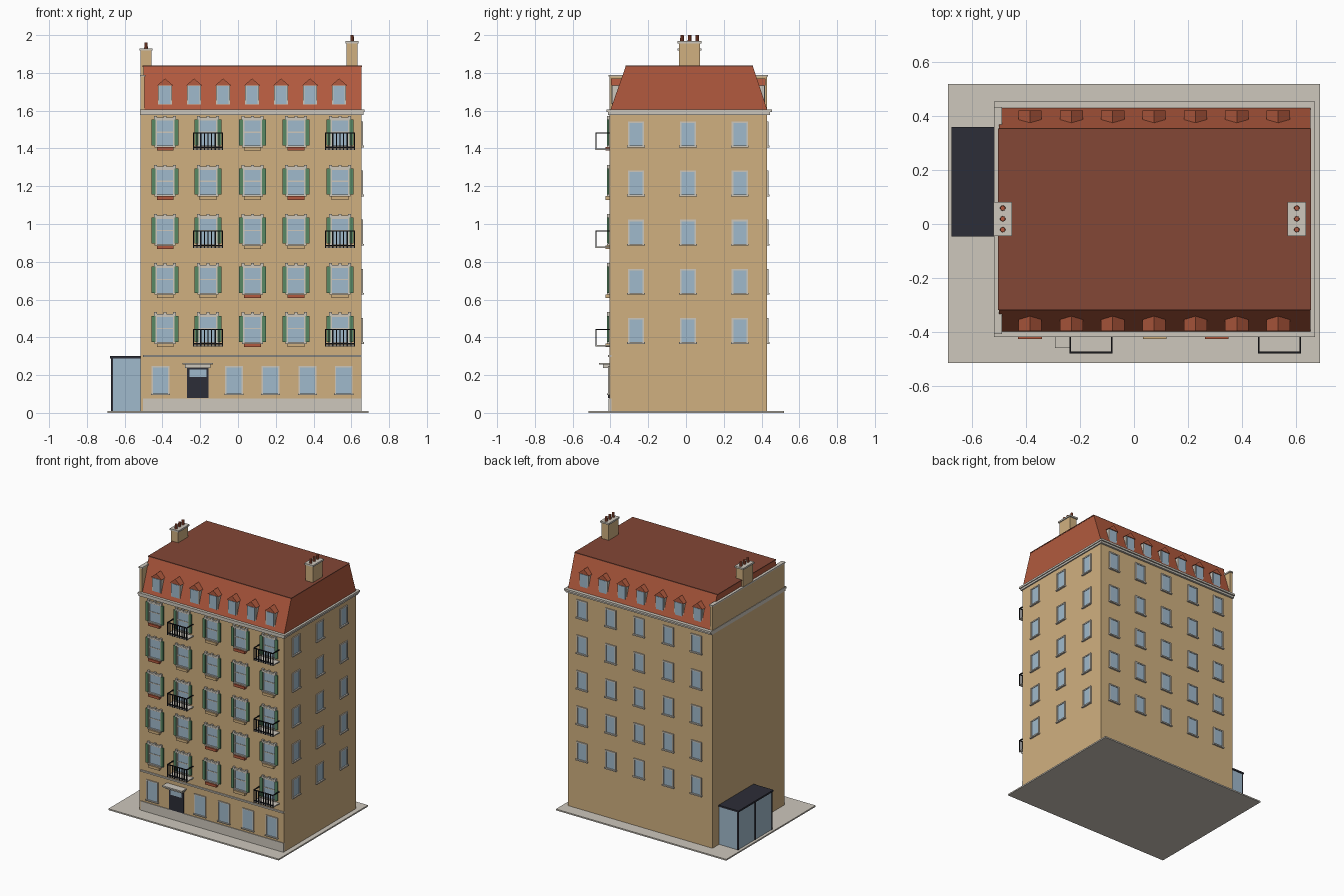
import bpy, bmesh, math
from mathutils import Matrix, Vector

if "Cube" in bpy.data.objects:
    bpy.data.objects.remove(bpy.data.objects["Cube"])


def material(name, r, g, b):
    m = bpy.data.materials.new(name)
    lin = [(c / 255 / 12.92) if c < 10 else ((c / 255 + 0.055) / 1.055) ** 2.4 for c in (r, g, b)]
    m.diffuse_color = (*lin, 1)
    m.use_nodes = True
    m.node_tree.nodes["Principled BSDF"].inputs["Base Color"].default_value = m.diffuse_color
    return m


WALL = material("tan plaster", 208, 176, 128)
STONE = material("pale stone", 205, 199, 188)
RED = material("red tile", 178, 90, 62)
BROWN = material("brown roof", 131, 71, 54)
GLASS = material("blue glass", 160, 186, 204)
GREEN = material("green paint", 88, 136, 100)
DARK = material("dark slate", 44, 45, 55)
BLACK = material("black iron", 24, 24, 28)

X0, X1, Y0, Y1 = -0.516, 0.655, -0.405, 0.43
YM = (Y0 + Y1) / 2
SILLS = [0.366 + 0.26 * i for i in range(5)]
COLS = [-0.386, -0.159, 0.077, 0.307, 0.54]
parts = {}


def bm_for(name, mat):
    if name not in parts:
        parts[name] = (bmesh.new(), mat)
    return parts[name][0]


def box(name, mat, x0, x1, y0, y1, z0, z1):
    m = Matrix.Translation(((x0 + x1) / 2, (y0 + y1) / 2, (z0 + z1) / 2))
    m = m @ Matrix.Diagonal((abs(x1 - x0), abs(y1 - y0), abs(z1 - z0), 1))
    bmesh.ops.create_cube(bm_for(name, mat), size=1, matrix=m)


def prism(name, mat, a, b):
    """Join two matching loops of points into a closed solid."""
    bm = bm_for(name, mat)
    va, vb = [bm.verts.new(p) for p in a], [bm.verts.new(p) for p in b]
    n = len(a)
    bm.faces.new(va)
    bm.faces.new(vb[::-1])
    for i in range(n):
        bm.faces.new((va[i], vb[i], vb[(i + 1) % n], va[(i + 1) % n]))


def wall_box(side, name, mat, u0, u1, d0, d1, z0, z1):
    """Box on a wall: u runs along the wall, d sticks out of it."""
    if side == "front":
        box(name, mat, u0, u1, Y0 - d1, Y0 - d0, z0, z1)
    elif side == "back":
        box(name, mat, u0, u1, Y1 + d0, Y1 + d1, z0, z1)
    else:
        box(name, mat, X1 + d0, X1 + d1, u0, u1, z0, z1)


def window(side, u, z, w, h, t=0.009):
    wall_box(side, side + "_window_glass", GLASS, u - w + t, u + w - t, -0.005, 0.003, z + t, z + h - t)
    f = side + "_window_frame"
    for s in (-1, 1):
        wall_box(side, f, STONE, u + s * w, u + s * (w - t), -0.005, 0.007, z, z + h)
    wall_box(side, f, STONE, u - w + t, u + w - t, -0.005, 0.007, z + h - t, z + h)
    wall_box(side, f, STONE, u - w - 0.004, u + w + 0.004, -0.005, 0.013, z, z + t)


# Ground slab, main block, plinth and mouldings
box("pavement", STONE, -0.69, 0.69, -0.515, 0.52, 0, 0.01)
box("main_block", WALL, X0, X1, Y0, Y1, 0.005, 1.6)
box("front_plinth", STONE, X0 + 0.012, X1, Y0 - 0.005, Y0 + 0.01, 0.01, 0.077)
box("string_course", STONE, X0 + 0.012, X1, Y0 - 0.009, Y0 + 0.01, 0.295, 0.306)
box("cornice", STONE, X0 - 0.003, 0.664, -0.413, 0.445, 1.578, 1.592)
box("cornice", STONE, X0 - 0.003, 0.671, -0.42, 0.455, 1.592, 1.606)

# Party wall on the left with its coping
box("party_wall", WALL, X0, -0.495, Y0, Y1, 1.6, 1.78)
box("party_wall_coping", STONE, X0 - 0.003, -0.49, Y0 - 0.004, Y1 + 0.004, 1.78, 1.79)

# Mansard roof with a flat brown top
R0, RT = 1.605, 1.832
profile = [(-0.40, R0), (0.43, R0), (0.355, RT), (-0.32, RT)]
prism("mansard_roof", RED, [(-0.5, y, z) for y, z in profile], [(X1, y, z) for y, z in profile])
box("roof_top", BROWN, -0.505, X1 + 0.002, -0.32, 0.355, RT, RT + 0.007)

# Front windows with headers, shutters, boxes or balconies
RED_BOXES = {(4, 0), (4, 3), (3, 0), (3, 3), (2, 0), (1, 2), (1, 3), (0, 2)}
for r, z in enumerate(SILLS):
    for c, x in enumerate(COLS):
        window("front", x, z, 0.052, 0.15)
        wall_box("front", "window_bars", STONE, x - 0.045, x + 0.045, 0, 0.006, z + 0.077, z + 0.083)
        wall_box("front", "window_header", STONE, x - 0.058, x + 0.058, 0, 0.014, z + 0.148, z + 0.158)
        for dx in (-0.05, 0, 0.05):
            wall_box("front", "window_header", STONE, x + dx - 0.008, x + dx + 0.008,
                     0, 0.014, z + 0.158, z + 0.167)
        for s in (-1, 1):
            wall_box("front", "shutters", GREEN, x + s * 0.05, x + s * 0.071, 0.002, 0.013, z + 0.01, z + 0.148)
        if c in (1, 4) and r % 2 == 0:
            y = Y0 - 0.072
            box("balcony_slab", STONE, x - 0.08, x + 0.08, y, Y0, z - 0.014, z - 0.006)
            for k in range(9):
                bx = x - 0.077 + k * 0.154 / 8
                box("balcony_railing", BLACK, bx - 0.003, bx + 0.003, y - 0.003, y + 0.003, z - 0.014, z + 0.079)
            for h in (z, z + 0.076):
                box("balcony_railing", BLACK, x - 0.08, x + 0.08, y - 0.003, y + 0.003, h - 0.003, h + 0.003)
            for s in (-1, 1):
                box("balcony_railing", BLACK, x + s * 0.08, x + s * 0.074, y, Y0, z + 0.073, z + 0.079)
        else:
            red = (r, c) in RED_BOXES
            wall_box("front", "red_flower_box" if red else "plain_flower_box", RED if red else WALL,
                     x - 0.044, x + 0.044, 0, 0.022, z - 0.018, z + 0.001)

# Ground floor windows
for x in (-0.41, -0.021, 0.172, 0.368, 0.56):
    window("front", x, 0.095, 0.047, 0.152, 0.007)

# Side and back windows
for z in SILLS:
    for y in (-0.265, 0.01, 0.285):
        window("right", y, z, 0.043, 0.137)
    for x in COLS:
        window("back", x, z, 0.043, 0.137)

# Entrance door and canopy
wall_box("front", "door", DARK, -0.27, -0.155, 0, 0.007, 0.078, 0.238)
wall_box("front", "door_light", GLASS, -0.257, -0.168, 0.005, 0.009, 0.19, 0.23)
wall_box("front", "door_canopy", STONE, -0.293, -0.133, 0, 0.055, 0.255, 0.265)
wall_box("front", "door_canopy", STONE, -0.28, -0.146, 0, 0.035, 0.238, 0.255)

# Dormers, mirrored from front to back
for i in range(7):
    x = -0.386 + i * 0.1535
    for s in (-1, 1):
        def Y(d):
            return YM + s * d

        f, b = 0.409, 0.345
        box("dormer_body", STONE, x - 0.037, x + 0.037, Y(f - 0.006), Y(b), 1.622, 1.738)
        box("dormer_glass", GLASS, x - 0.029, x + 0.029, Y(f - 0.002), Y(f - 0.012), 1.634, 1.73)
        tri = [(-0.043, 1.733), (0.043, 1.733), (0.0, 1.77)]
        prism("dormer_roof", RED, [(x + u, Y(f), z) for u, z in tri], [(x + u, Y(b), z) for u, z in tri])

# Chimneys with caps and pots
for x, w, top in ((-0.487, 0.029, 1.93), (0.604, 0.029, 1.968)):
    box("chimney", WALL, x - w, x + w, -0.038, 0.074, 1.6, top - 0.012)
    box("chimney_cap", STONE, x - w - 0.006, x + w + 0.006, -0.045, 0.082, top - 0.012, top)
    for y in (-0.021, 0.019, 0.059):
        bmesh.ops.create_cone(bm_for("chimney_pots", RED), cap_ends=True, segments=10, radius1=0.01,
                              radius2=0.009, depth=0.034, matrix=Matrix.Translation((x, y, top + 0.015)))

# Glazed shelter on the left side
box("shelter_glass", GLASS, -0.669, X0, -0.039, 0.354, 0.01, 0.288)
box("shelter_roof", DARK, -0.677, X0, -0.046, 0.36, 0.288, 0.3)
for y in (-0.037, 0.157, 0.352):
    box("shelter_posts", DARK, -0.673, -0.663, y - 0.005, y + 0.005, 0.01, 0.29)

# Turn the collected parts into objects
for name, (bm, mat) in parts.items():
    bmesh.ops.recalc_face_normals(bm, faces=bm.faces)
    me = bpy.data.meshes.new(name)
    bm.to_mesh(me)
    bm.free()
    me.materials.append(mat)
    bpy.context.collection.objects.link(bpy.data.objects.new(name, me))
